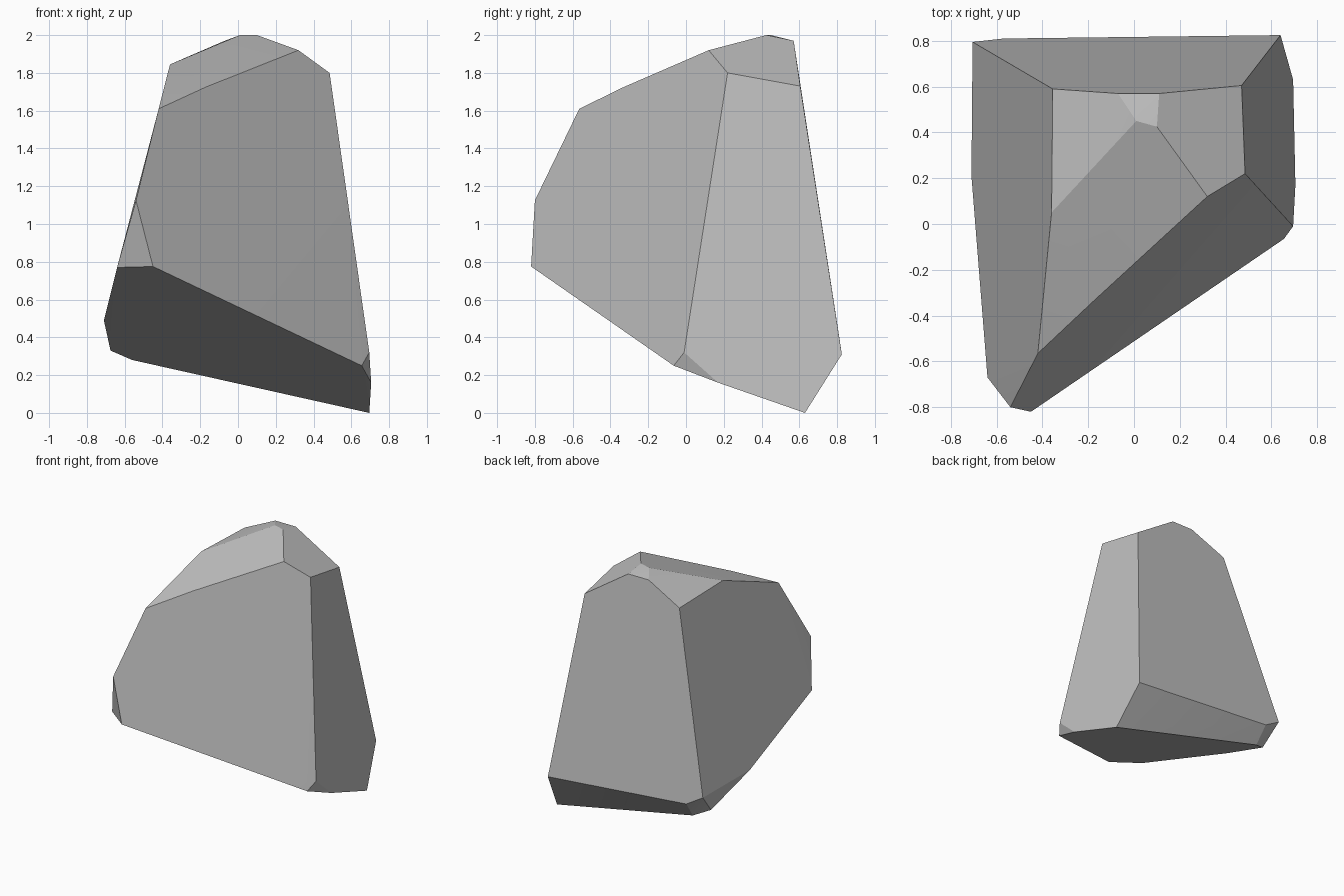
import bpy
import bmesh
import math

# Remove the default cube only
default_cube = bpy.data.objects.get("Cube")
if default_cube:
    bpy.data.objects.remove(default_cube, do_unlink=True)


def make_material(name, colour):
    material = bpy.data.materials.new(name)
    material.use_nodes = True
    material.diffuse_color = colour
    material.node_tree.nodes["Principled BSDF"].inputs["Base Color"].default_value = colour
    return material


def chiselled_stone(name, corner_groups, material):
    """Wrap a convex stone around its corners and merge the flat facets."""
    bm = bmesh.new()
    for group in corner_groups:
        for corner in group:
            bm.verts.new(corner)
    hull = bmesh.ops.convex_hull(bm, input=bm.verts[:])
    unused = {v for v in hull["geom_interior"] + hull["geom_unused"]
              if isinstance(v, bmesh.types.BMVert) and v.is_valid}
    bmesh.ops.delete(bm, geom=list(unused), context="VERTS")
    bmesh.ops.dissolve_limit(bm, angle_limit=math.radians(2),
                             verts=bm.verts[:], edges=bm.edges[:])
    bmesh.ops.recalc_face_normals(bm, faces=bm.faces[:])

    mesh = bpy.data.meshes.new(name)
    bm.to_mesh(mesh)
    bm.free()
    mesh.materials.append(material)
    stone = bpy.data.objects.new(name, mesh)
    bpy.context.collection.objects.link(stone)
    return stone


# Rounded peak and the ridge behind it
peak = [(0.01, 0.45, 2), (0.1, 0.425, 2), (-0.07, 0.57, 1.97), (0.11, 0.57, 1.97)]

# Rim where the sloping top meets the steep sides
rim = [(-0.42, -0.565, 1.61), (-0.17, -0.33, 1.725), (0.32, 0.12, 1.92),
       (0.485, 0.22, 1.8), (0.47, 0.605, 1.73), (-0.355, 0.59, 1.83),
       (-0.36, 0.05, 1.845)]

# Chipped nose at the front
nose = [(-0.54, -0.8, 1.125), (-0.45, -0.82, 0.775), (-0.64, -0.67, 0.77)]

# Lower edge and slanted underside
right_foot = [(-0.71, 0.21, 0.49), (-0.705, 0.795, 0.49), (-0.57, 0.81, 0.41),
              (-0.675, 0.65, 0.33), (-0.56, 0.715, 0.28)]
left_foot = [(0.655, -0.065, 0.25), (0.695, -0.01, 0.32), (0.705, 0.17, 0.16),
             (0.695, 0.63, 0), (0.64, 0.825, 0.31)]

grey = make_material("stone_grey", (0.52, 0.52, 0.52, 1))
rock = chiselled_stone("rock", [peak, rim, nose, right_foot, left_foot], grey)

# Soft crown, crisp chiselled edges
bpy.ops.object.select_all(action="DESELECT")
rock.select_set(True)
bpy.context.view_layer.objects.active = rock
bpy.ops.object.shade_smooth_by_angle(angle=math.radians(18))
